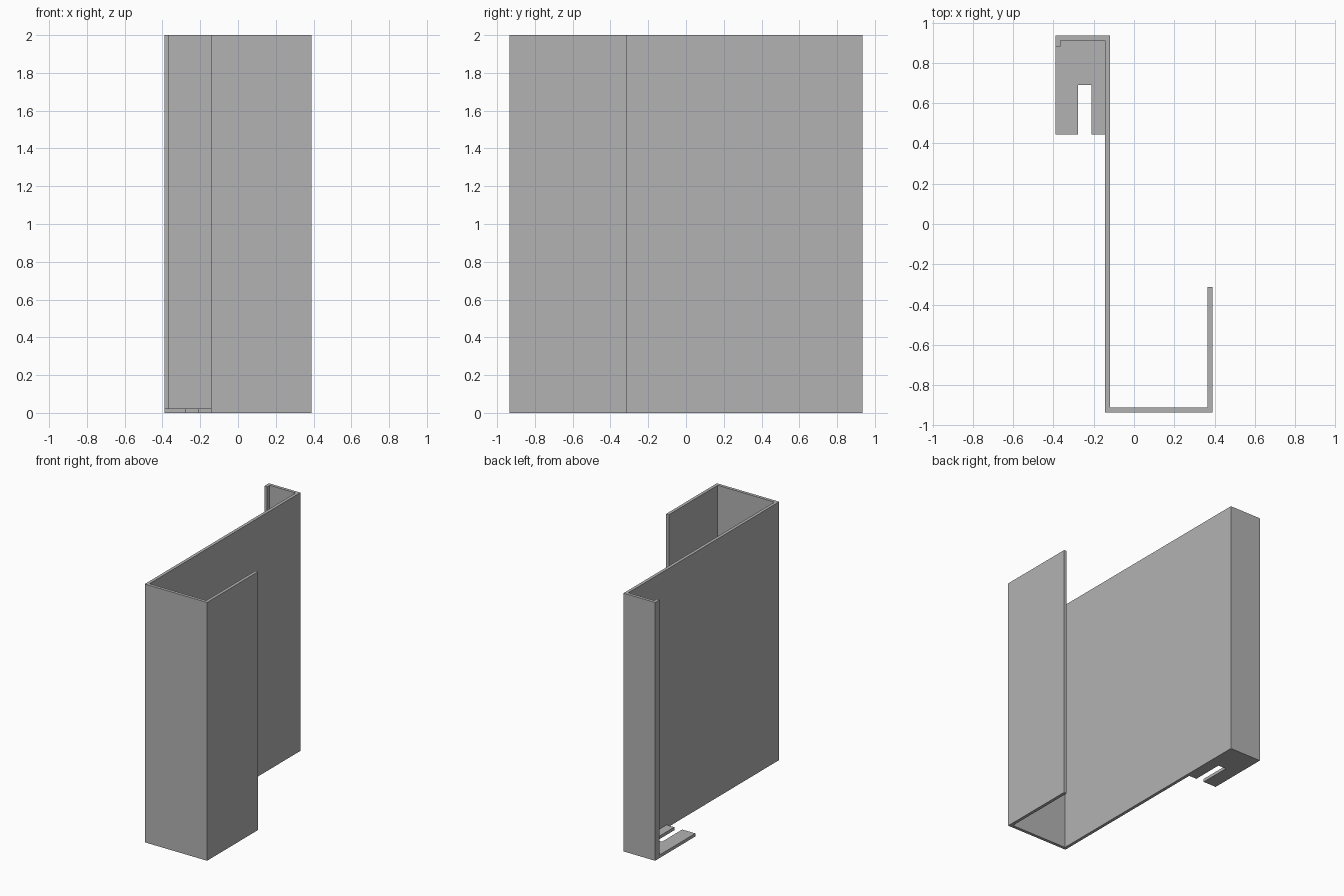
import bpy
import bmesh

cube = bpy.data.objects.get("Cube")
if cube:
    bpy.data.objects.remove(cube, do_unlink=True)

grey = bpy.data.materials.new("plain grey")
grey.use_nodes = True
colour = (0.45, 0.45, 0.45, 1)
grey.diffuse_color = colour
grey.node_tree.nodes["Principled BSDF"].inputs["Base Color"].default_value = colour


def extrude_profile(name, outline, height):
    """Raise a closed, counter-clockwise outline from the floor into a solid."""
    bm = bmesh.new()
    base = bm.faces.new([bm.verts.new((x, y, 0)) for x, y in outline])
    top = bmesh.ops.extrude_face_region(bm, geom=[base], use_keep_orig=True)
    moved = [v for v in top["geom"] if isinstance(v, bmesh.types.BMVert)]
    bmesh.ops.translate(bm, verts=moved, vec=(0, 0, height))
    bmesh.ops.recalc_face_normals(bm, faces=bm.faces)
    mesh = bpy.data.meshes.new(name)
    bm.to_mesh(mesh)
    bm.free()
    mesh.materials.append(grey)
    obj = bpy.data.objects.new(name, mesh)
    bpy.context.collection.objects.link(obj)
    return obj


T = 0.024                      # sheet thickness
SIDE, END = 0.39, 0.935        # half width and half depth
WEB = -0.144                   # right face of the web

# Folded sheet: hook at the front, web, return and short lip at the back
extrude_profile("folded_panel", [
    (WEB, -END), (SIDE, -END), (SIDE, -0.312), (SIDE - T, -0.312),
    (SIDE - T, T - END), (WEB + T, T - END), (WEB + T, END), (-SIDE, END),
    (-SIDE, 0.88), (T - SIDE, 0.88), (T - SIDE, END - T), (WEB, END - T),
], 2)

# Slotted foot plate at the base of the back return
extrude_profile("slotted_foot", [
    (-SIDE, 0.443), (-0.278, 0.443), (-0.278, 0.69), (-0.21, 0.69),
    (-0.21, 0.443), (WEB, 0.443), (WEB, END - T), (T - SIDE, END - T),
    (T - SIDE, 0.88), (-SIDE, 0.88),
], T)
